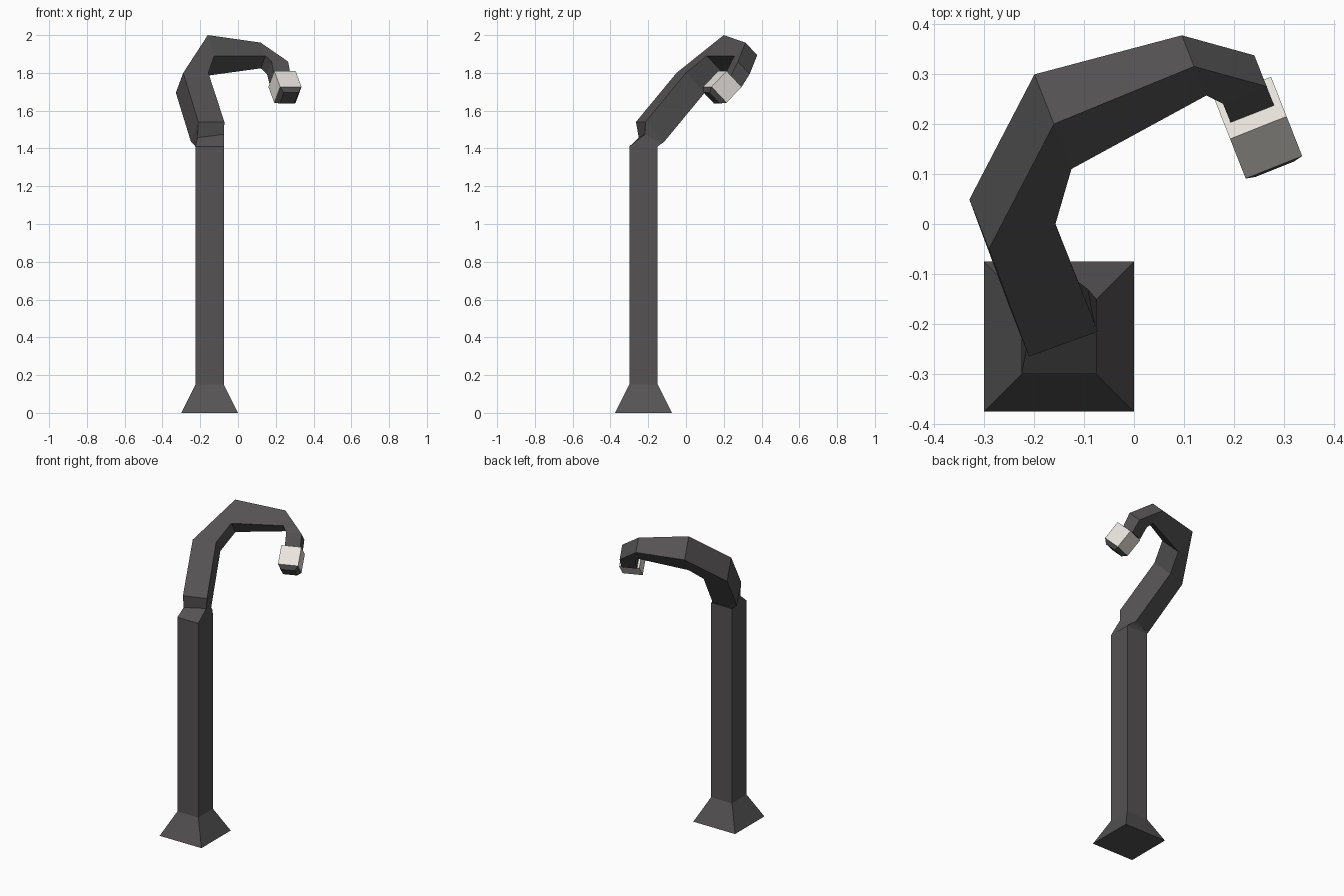
import bpy, bmesh
from mathutils import Vector as V

if "Cube" in bpy.data.objects:
    bpy.data.objects.remove(bpy.data.objects["Cube"])

BACK = V((-0.26, 0.66, -0.70))    # thickness direction of the tilted hook
DOWN = V((0.26, -0.66, -0.70))    # direction the lamp head points


def material(name, rgb):
    m = bpy.data.materials.new(name)
    m.diffuse_color = (*rgb, 1)
    m.use_nodes = True
    m.node_tree.nodes["Principled BSDF"].inputs["Base Color"].default_value = m.diffuse_color
    return m


def square(x, y, z, h):
    return [V((x + sx * h, y + sy * h, z)) for sx, sy in ((-1, -1), (1, -1), (1, 1), (-1, 1))]


def section(a, b, depth):
    """Quad from a front edge a-b, pushed back by depth."""
    a, b = V(a), V(b)
    return [a, b, b + BACK * depth, a + BACK * depth]


def loft(name, rings, mat):
    bm = bmesh.new()
    vs = [[bm.verts.new(p) for p in r] for r in rings]
    for r0, r1 in zip(vs, vs[1:]):
        for i in range(4):
            j = (i + 1) % 4
            bm.faces.new((r0[i], r0[j], r1[j], r1[i]))
    bm.faces.new(vs[0][::-1])
    bm.faces.new(vs[-1])
    bmesh.ops.recalc_face_normals(bm, faces=bm.faces)
    me = bpy.data.meshes.new(name)
    bm.to_mesh(me)
    bm.free()
    me.materials.append(mat)
    ob = bpy.data.objects.new(name, me)
    bpy.context.collection.objects.link(ob)
    return ob


iron = material("dark_iron", (0.09, 0.085, 0.087))
glass = material("pale_shade", (0.82, 0.78, 0.73))

# flared foot, straight pole and bent hook in one skin
loft("lamp_post", [
    square(-0.15, -0.225, 0, 0.15),
    square(-0.15, -0.225, 0.15, 0.075),
    square(-0.15, -0.225, 1.41, 0.075),
    [V((-0.215, -0.25, 1.457)), V((-0.075, -0.217, 1.475)),
     V((-0.092, -0.13, 1.425)), V((-0.238, -0.155, 1.425))],
    section((-0.21, -0.265, 1.54), (-0.072, -0.215, 1.54), 0.15),
    section((-0.29, -0.05, 1.80), (-0.157, 0.0, 1.80), 0.15),
    section((-0.16, 0.20, 2.0), (-0.125, 0.11, 1.89), 0.15),
    section((0.12, 0.315, 1.96), (0.145, 0.257, 1.89), 0.094),
    section((0.265, 0.275, 1.86), (0.178, 0.24, 1.86), 0.094),
    section((0.28, 0.237, 1.783), (0.193, 0.203, 1.783), 0.085),
], iron)

# pale box-shaped lamp head
top = section((0.305, 0.215, 1.81), (0.192, 0.17, 1.81), 0.12)
bottom = [p + DOWN * 0.12 for p in top]
loft("lamp_head", [top, bottom], glass)

# dark tapered cap under the head
mid = sum(bottom, V()) / 4
loft("head_cap", [bottom, [mid + (p - mid) * 0.68 + DOWN * 0.025 for p in bottom]], iron)
